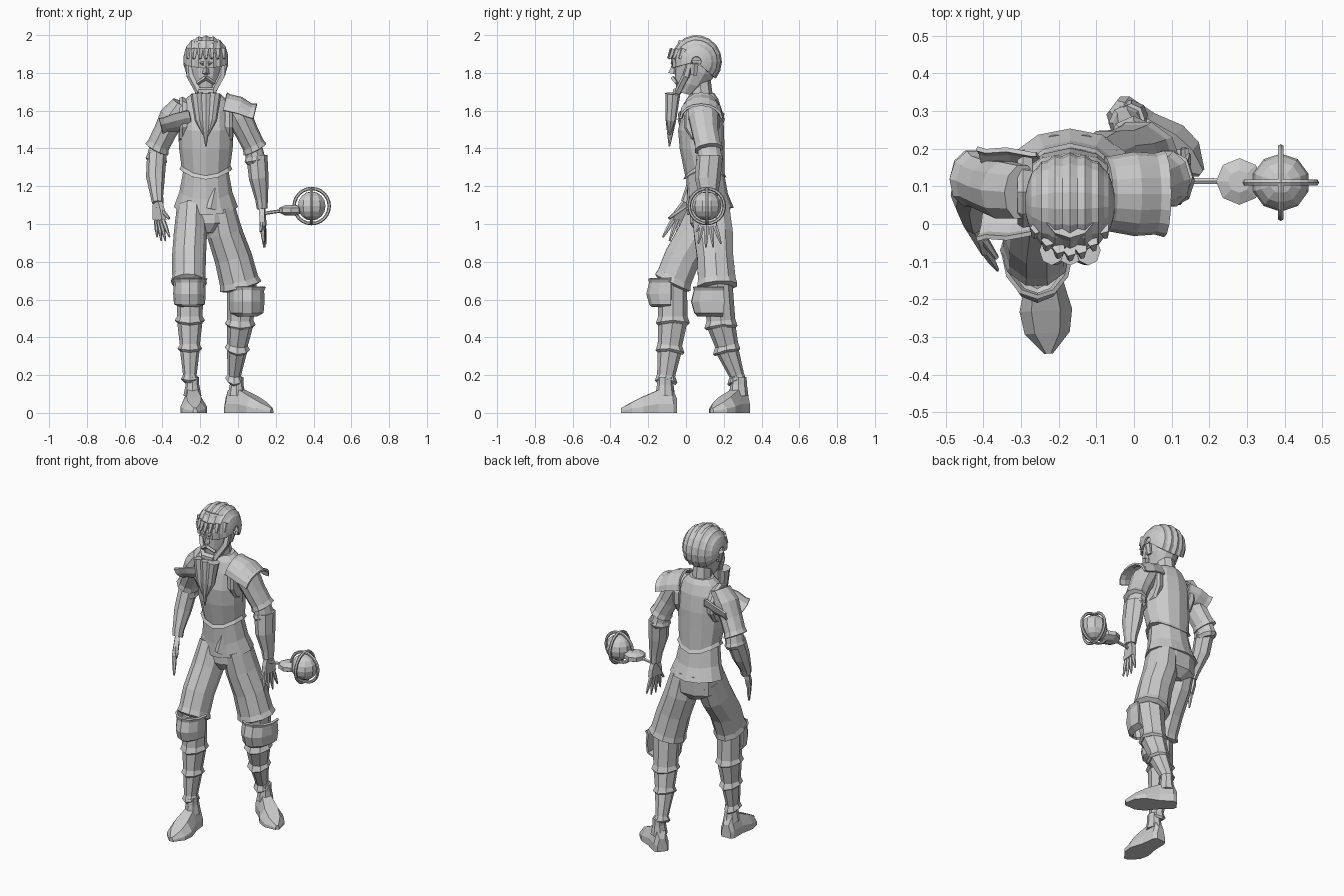
import bpy, bmesh, math
from math import pi, sin, cos
from mathutils import Vector, Matrix

cube = bpy.data.objects.get("Cube")
if cube:
    bpy.data.objects.remove(cube, do_unlink=True)

grey = bpy.data.materials.new("plain_grey")
grey.use_nodes = True
grey.diffuse_color = (.6, .6, .6, 1)
grey.node_tree.nodes["Principled BSDF"].inputs["Base Color"].default_value = (.6, .6, .6, 1)

MID = -.17  # symmetry plane of the body


def finish(name, bm):
    """Turn a bmesh into a flat shaded grey object."""
    bmesh.ops.recalc_face_normals(bm, faces=bm.faces)
    mesh = bpy.data.meshes.new(name)
    bm.to_mesh(mesh)
    bm.free()
    mesh.materials.append(grey)
    obj = bpy.data.objects.new(name, mesh)
    bpy.context.collection.objects.link(obj)
    return obj


def skin(bm, rings, closed=True, caps=True):
    """Join neighbouring rings of points with quads."""
    rings = [[bm.verts.new(p) for p in ring] for ring in rings]
    for low, high in zip(rings, rings[1:]):
        count = len(low)
        for i in range(count if closed else count - 1):
            j = (i + 1) % count
            bm.faces.new((low[i], low[j], high[j], high[i]))
    if closed and caps:
        bm.faces.new(rings[0])
        bm.faces.new(rings[-1])


def loft(name, rows, n=10, arc=None, dip=0, thick=0):
    """Rows of (x, y, z, radius, radius), rings square to the overall path.
    arc opens the section; dip lowers the first ring at front and back."""
    centres = [Vector(row[:3]) for row in rows]
    along = (centres[-1] - centres[0]).normalized()
    u = Vector((0, 1, 0)).cross(along).normalized()
    v = along.cross(u)
    start, end = arc or (0, 2 * pi)
    steps = n - 1 if arc else n
    rings = []
    for k, row in enumerate(rows):
        ring = []
        for i in range(n):
            a = start + (end - start) * i / steps
            p = centres[k] + u * row[3] * cos(a) + v * row[4] * sin(a)
            if k < 2:
                p.z -= dip * sin(a) ** 2
            ring.append(p)
        rings.append(ring)
    bm = bmesh.new()
    skin(bm, rings, closed=not arc)
    obj = finish(name, bm)
    if thick:
        obj.modifiers.new("thickness", "SOLIDIFY").thickness = thick
    return obj


def tube(name, a, b, ra, rb, n=6):
    return loft(name, [(*a, ra, ra), (*b, rb, rb)], n)


def both(name, rows, **options):
    """Build a part on the right and its mirror on the left."""
    loft("right_" + name, rows, **options)
    loft("left_" + name, [(2 * MID - r[0], *r[1:]) for r in rows], **options)


# Torso, breastplate, pelvis and neck
loft("tunic", [(MID, .13, 1.09, .17, .125), (MID, .115, 1.17, .14, .108),
               (MID, .10, 1.27, .122, .10), (MID, .09, 1.36, .12, .09)], n=12, dip=.025)
loft("breastplate", [(MID, .10, 1.29, .14, .115), (MID, .10, 1.31, .13, .105),
                     (MID, .085, 1.4, .142, .118), (MID, .08, 1.5, .147, .122),
                     (MID, .085, 1.6, .145, .105), (MID, .085, 1.66, .11, .085),
                     (MID, .085, 1.69, .075, .065)], n=12, dip=.05)
loft("pelvis", [(MID, .12, .95, .06, .07), (MID, .125, 1.0, .15, .11),
                (MID, .13, 1.12, .155, .112)])
loft("neck", [(MID, .085, 1.64, .06, .062), (MID, .07, 1.8, .05, .055)], n=8)
loft("front_pleat", [(-.145, .012, 1.08, .035, .012), (-.12, .02, 1.19, .008, .01)], n=4)

# Shoulders and sleeves
both("armhole_rim", [(-.27, .085, 1.55, .11, .095), (-.295, .085, 1.55, .125, .1),
                     (-.31, .085, 1.55, .115, .09)])
both("shoulder_pad", [(-.26, .08, 1.6, .1, .1), (-.275, .08, 1.6, .09, .1),
                      (-.34, .08, 1.585, .09, .112), (-.395, .08, 1.565, .075, .108),
                      (-.42, .08, 1.56, .08, .115)],
     n=9, arc=(pi / 2, 3 * pi / 2), thick=.012)
both("upper_sleeve", [(-.3, .085, 1.64, .05, .075), (-.345, .09, 1.57, .07, .08),
                      (-.385, .1, 1.49, .062, .072), (-.42, .115, 1.42, .06, .07),
                      (-.43, .12, 1.395, .068, .078), (-.43, .12, 1.39, .05, .06)])
both("elbow_band", [(-.415, .12, 1.42, .05, .06), (-.43, .125, 1.36, .05, .066),
                    (-.432, .125, 1.34, .058, .074), (-.435, .125, 1.32, .045, .06)])
loft("right_forearm", [(-.43, .115, 1.36, .052, .062), (-.437, .075, 1.25, .05, .055),
                       (-.43, .02, 1.15, .034, .036), (-.425, .005, 1.11, .03, .034)], n=8)
loft("left_forearm", [(.1, .125, 1.36, .056, .07), (.11, .115, 1.24, .052, .068),
                      (.125, .12, 1.13, .034, .045), (.128, .12, 1.08, .028, .04)], n=8)


def hand(side, wrist, knuckle, tip, spread, thumb):
    """Palm, four fanned fingers and a thumb."""
    wrist, knuckle, tip, spread, thumb = map(Vector, (wrist, knuckle, tip, spread, thumb))
    thin = Vector((spread.y, -spread.x, 0)).normalized() * .014
    bm = bmesh.new()
    rings = []
    for centre, wide in ((wrist, .6), (wrist.lerp(knuckle, .5), 1), (knuckle, 1.1)):
        rings.append([centre + spread * wide + thin, centre - spread * wide + thin,
                      centre - spread * wide - thin, centre + spread * wide - thin])
    skin(bm, rings)
    finish(side + "_palm", bm)
    for i in range(4):
        f = (i - 1.5) / 1.5
        base = knuckle + spread * f * .85
        end = tip + spread * f * 1.5 + Vector((0, 0, .03 * abs(f)))
        loft(f"{side}_finger", [(*base, .012, .014), (*base.lerp(end, .5), .011, .012),
                                (*end, .004, .005)], n=6)
    tube(side + "_thumb", wrist.lerp(knuckle, .3), thumb, .017, .007)


hand("right", (-.425, .005, 1.12), (-.415, -.04, 1.02), (-.395, -.07, .9),
     (.022, -.035, 0), (-.365, -.09, 1.03))
hand("left", (.128, .12, 1.09), (.133, .12, .99), (.14, .125, .865),
     (.004, .04, 0), (.12, .055, .96))

# Trousers, shins and knee guards
loft("right_trouser", [(-.26, -.075, .68, .08, .09), (-.26, -.07, .69, .096, .108),
                       (-.26, -.06, .72, .088, .1), (-.26, -.02, .82, .09, .1),
                       (-.252, .06, .95, .088, .108), (-.245, .115, 1.08, .08, .105)])
loft("left_trouser", [(.015, .165, .66, .09, .09), (.014, .165, .67, .114, .112),
                      (.005, .163, .7, .104, .105), (-.025, .155, .82, .1, .1),
                      (-.07, .145, .95, .095, .108), (-.095, .13, 1.08, .08, .105)])


def shin(side, path):
    """Greave of three overlapping plates along knee, two bands and ankle."""
    for top, low in zip(path, path[1:]):
        (x, y, z, a, b), (p, q, h, c, d) = top, low
        loft(side + "_shin_plate", [(p, q, h - .012, c, d), (p, q, h, c + .012, d + .012),
                                    (p, q, h + .02, c, d), (x, y, z, a, b)], n=8, dip=.015)


shin("right", [(-.255, -.07, .7, .07, .075), (-.255, -.07, .49, .068, .078),
               (-.255, -.085, .34, .053, .065), (-.255, -.105, .18, .036, .048)])
shin("left", [(.02, .165, .7, .08, .08), (.012, .185, .47, .07, .076),
              (-.003, .215, .34, .055, .062), (-.02, .268, .18, .036, .04)])


def knee(side, x, y, z, turn):
    loft(side + "_knee_guard", [(x, y, z, .05, .1), (x, y, z + .015, .082, .115),
                                (x, y, z + .07, .086, .13), (x, y, z + .13, .084, .115),
                                (x, y, z + .15, .095, .12)],
         n=7, arc=(pi + turn, 2 * pi + turn), thick=.012)


knee("right", -.257, -.08, .56, 0)
knee("left", .045, .165, .52, .3)


def foot(side, heel, turn):
    """Flat-soled shoe lofted from heel to toe, then turned in place."""
    rings = []
    for y, wide, high in ((0, .03, .08), (-.02, .045, .12), (-.1, .05, .12),
                          (-.18, .07, .085), (-.24, .06, .055), (-.295, .012, .025)):
        rings.append([(-wide, y, 0), (wide, y, 0), (wide, y, high * .4),
                      (wide * .55, y, high), (-wide * .55, y, high), (-wide, y, high * .4)])
    bm = bmesh.new()
    skin(bm, rings)
    place = Matrix.Translation(heel) @ Matrix.Rotation(turn, 4, "Z")
    bm.transform(place)
    finish(side + "_shoe", bm)
    x, y, z = place @ Vector((0, -.06, .09))
    loft(side + "_ankle", [(x, y, z, .048, .052), (x, y, z + .06, .036, .044),
                           (x, y, z + .1, .036, .042)], n=8)


foot("right", (-.245, -.05, 0), .06)
foot("left", (-.055, .315, 0), .92)

# Head and face
loft("head", [(MID, -.005, 1.69, .04, .045), (MID, .02, 1.74, .066, .08),
              (MID, .045, 1.81, .084, .11), (MID, .055, 1.88, .092, .12),
              (MID, .06, 1.95, .08, .1)], n=12)
loft("nose", [(MID, -.07, 1.795, .018, .026), (MID, -.065, 1.8, .018, .026),
              (MID, -.055, 1.86, .008, .012)], n=4)
loft("headband", [(MID, .05, 1.865, .1, .125), (MID, .05, 1.9, .105, .13)], n=12)
for side, s in (("right", -1), ("left", 1)):
    tube(side + "_brow", (MID + s * .012, -.072, 1.85), (MID + s * .07, -.04, 1.86), .011, .008, 4)
    tube(side + "_moustache", (MID, -.07, 1.775), (MID + s * .045, -.05, 1.745), .012, .01, 4)
    tube(side + "_sideburn", (MID + s * .09, .02, 1.86), (MID + s * .083, .0, 1.78), .016, .02, 5)
    tube(side + "_jaw_beard", (MID + s * .083, .0, 1.785), (MID + s * .035, -.045, 1.695), .02, .018, 5)
    loft(side + "_ear", [(MID + s * .09, .04, 1.79, .012, .02),
                         (MID + s * .105, .045, 1.85, .014, .025)], n=6)
tube("chin_beard", (MID - .04, -.05, 1.7), (MID + .04, -.05, 1.7), .022, .022, 6)

# Long beard in three pointed strands
for s, drop in ((-1, 1.47), (0, 1.41), (1, 1.47)):
    top = MID + s * .048
    loft("beard_strand", [(MID + s * .012, -.088, drop, .004, .004),
                          (MID + s * .033, -.08, 1.55, .026, .028),
                          (top, -.07, 1.69, .034, .04)], n=8)

# Ridged hair, combed in strips from brow to nape
STRIPS = 9
bm = bmesh.new()
rings = []
for i in range(STRIPS * 2 + 1):
    across = -pi / 2 + pi * i / (STRIPS * 2)
    bulge = 1 if i % 2 else .94
    ring = []
    for j in range(13):
        a = -.25 + (pi + .95) * j / 12
        reach = max(cos(across), .12) ** .75 * bulge
        ring.append((MID + .118 * sin(across), .055 - .135 * reach * cos(a),
                     1.86 + .14 * reach * sin(a)))
    rings.append(ring)
skin(bm, rings, closed=False)
hair = finish("hair", bm)
hair.modifiers.new("thickness", "SOLIDIFY").thickness = .01
for i in range(7):
    s = (i - 3) / 3
    y = -.085 + .06 * s * s
    tube("hair_curl", (MID + s * .088, y + .015, 1.925), (MID + s * .095, y - .008, 1.875), .018, .008, 5)

# Caged ball on a short rod
BALL = Vector((.39, .11, 1.095))
tube("rod", (.13, .115, 1.055), (.33, .112, 1.085), .009, .009, 6)
loft("rod_collar", [(.28, .113, 1.045, .03, .03), (.28, .113, 1.06, .062, .062),
                    (.28, .113, 1.085, .062, .062), (.28, .113, 1.1, .03, .03)], n=8)
bm = bmesh.new()
bmesh.ops.create_uvsphere(bm, u_segments=10, v_segments=8, radius=.077)
bm.transform(Matrix.Translation(BALL))
finish("ball", bm)
for name, turn in (("cage_ring_side", 0), ("cage_ring_front", pi / 2)):
    rings = []
    for i in range(25):
        a = 2 * pi * i / 24
        rings.append([((.093 + .009 * cos(b)) * cos(a), .009 * sin(b),
                       (.093 + .009 * cos(b)) * sin(a))
                      for b in (k * pi / 3 for k in range(6))])
    bm = bmesh.new()
    skin(bm, rings, caps=False)
    bmesh.ops.remove_doubles(bm, verts=bm.verts, dist=.0001)
    bm.transform(Matrix.Translation(BALL) @ Matrix.Rotation(turn, 4, "Z"))
    finish(name, bm)
